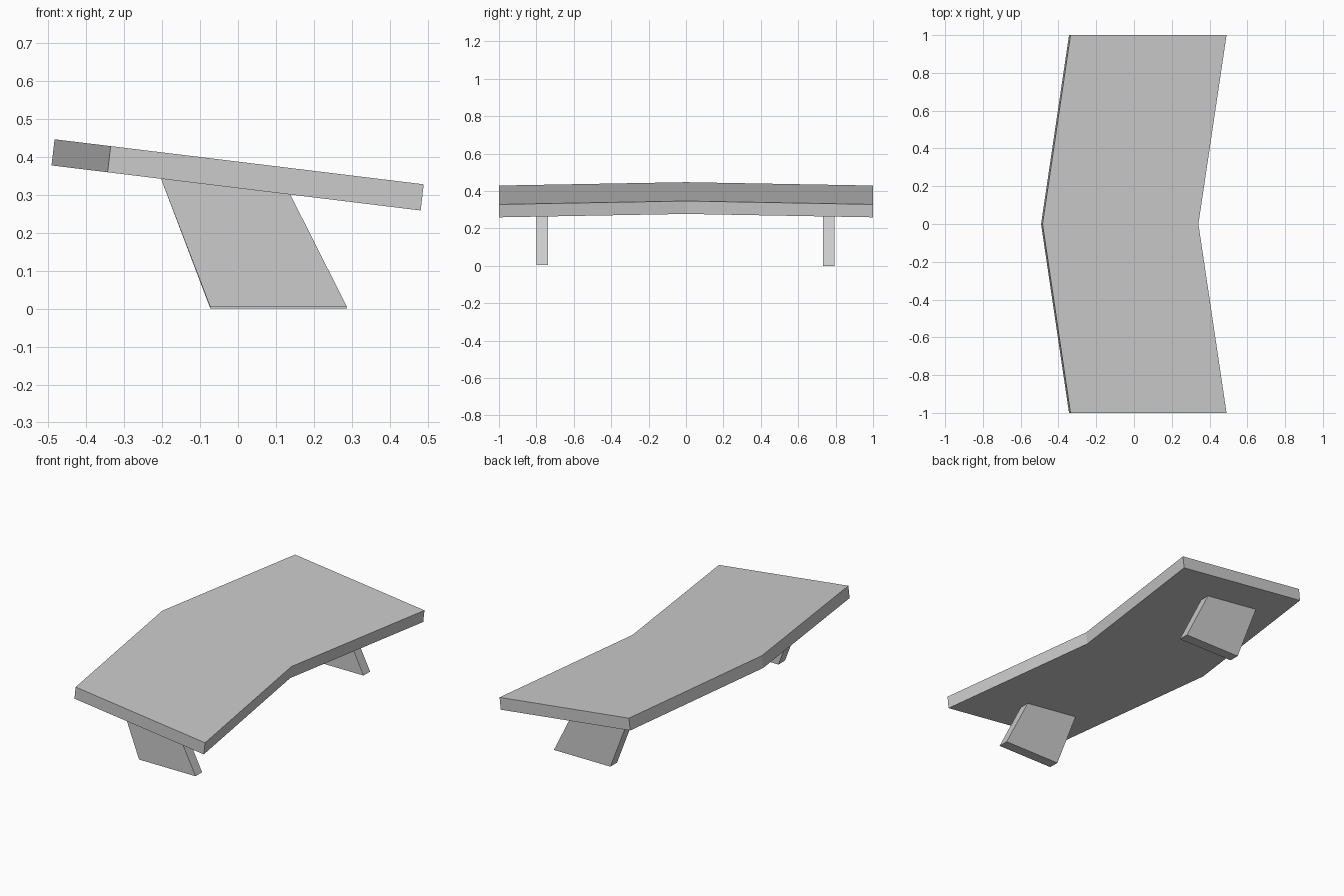
import bpy
import bmesh
from mathutils import Vector

cube = bpy.data.objects.get("Cube")
if cube:
    bpy.data.objects.remove(cube, do_unlink=True)

GREY = (0.6, 0.6, 0.6, 1.0)
grey = bpy.data.materials.new("plain grey")
grey.use_nodes = True
grey.diffuse_color = GREY
grey.node_tree.nodes["Principled BSDF"].inputs["Base Color"].default_value = GREY


def extrude_outline(name, outline, offset):
    """Solid made by sweeping a flat outline along an offset vector."""
    bm = bmesh.new()
    face = bm.faces.new([bm.verts.new(p) for p in outline])
    result = bmesh.ops.extrude_face_region(bm, geom=[face], use_keep_orig=True)
    moved = [v for v in result["geom"] if isinstance(v, bmesh.types.BMVert)]
    bmesh.ops.translate(bm, verts=moved, vec=Vector(offset))
    bmesh.ops.recalc_face_normals(bm, faces=bm.faces)
    mesh = bpy.data.meshes.new(name)
    bm.to_mesh(mesh)
    bm.free()
    mesh.materials.append(grey)
    obj = bpy.data.objects.new(name, mesh)
    bpy.context.collection.objects.link(obj)
    return obj


# Tilted chevron seat slab
def on_slope(x, y):
    return (x, y, 0.388 - 0.122 * x)


seat_outline = [on_slope(x, y) for x, y in (
    (-0.336, -1), (0.49, -1), (0.341, 0), (0.49, 1), (-0.336, 1), (-0.484, 0))]
extrude_outline("seat", seat_outline, (-0.008, 0, -0.069))

# Raked legs, one near each end, with tops set just inside the slab
for name, y, foot in (("front_leg", -0.798, 0.004), ("back_leg", 0.733, 0.0)):
    profile = [(-0.207, 0.353), (0.132, 0.313), (0.288, foot), (-0.073, foot)]
    extrude_outline(name, [(x, y, z) for x, z in profile], (0, 0.06, 0))
